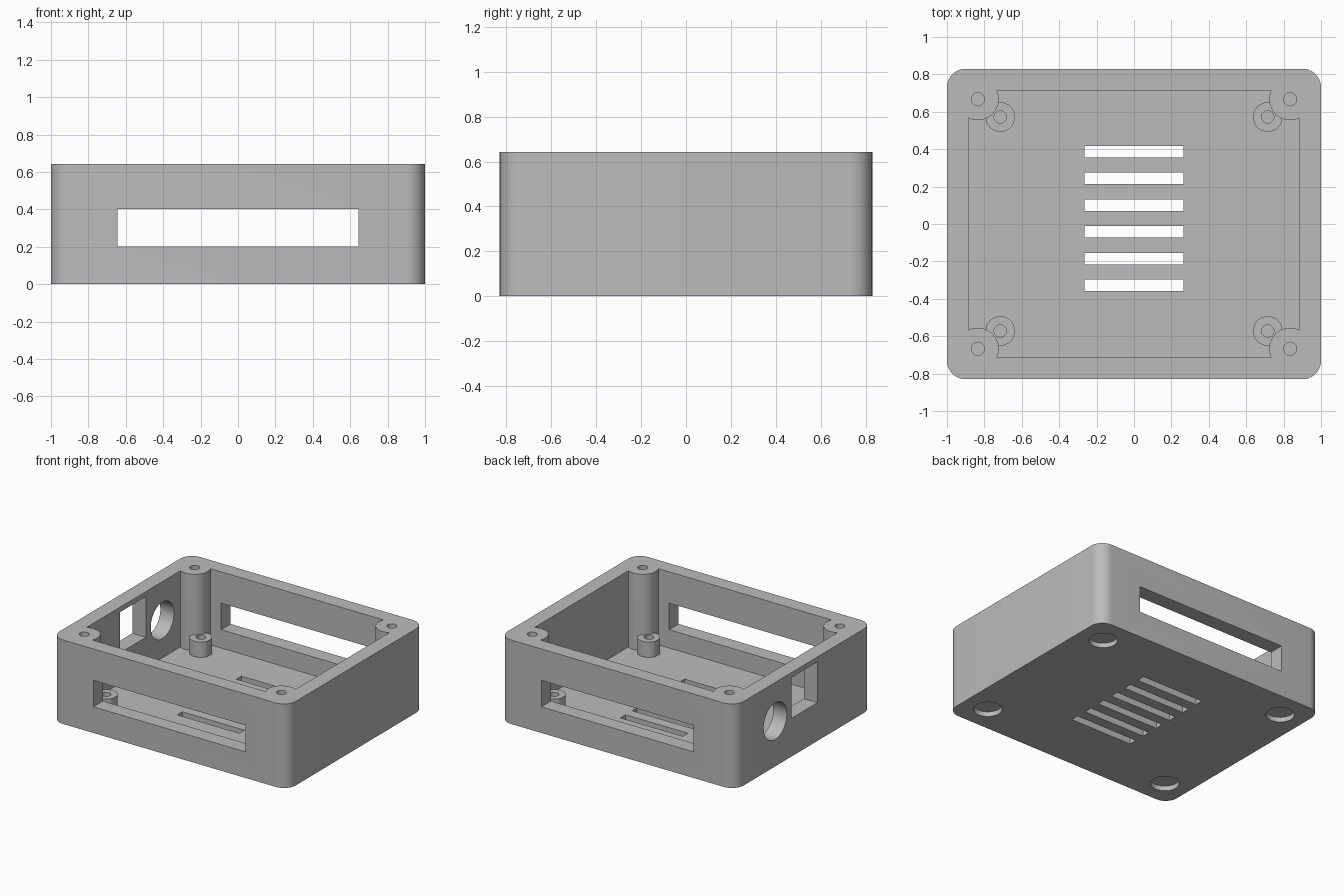
import bpy, bmesh, math
from mathutils import Matrix, Vector

if "Cube" in bpy.data.objects:
    bpy.data.objects.remove(bpy.data.objects["Cube"], do_unlink=True)

HEIGHT = 0.643
FLOOR = 0.06
CORNERS = [(sx, sy) for sx in (-1, 1) for sy in (-1, 1)]

plastic = bpy.data.materials.new("grey plastic")
plastic.use_nodes = True
grey = (0.5, 0.5, 0.5, 1)
plastic.diffuse_color = grey
plastic.node_tree.nodes["Principled BSDF"].inputs["Base Color"].default_value = grey


def add_box(bm, x, y, z):
    """Box from three (low, high) ranges."""
    size = [r[1] - r[0] for r in (x, y, z)]
    middle = Vector([(r[0] + r[1]) / 2 for r in (x, y, z)])
    matrix = Matrix.Translation(middle) @ Matrix.Diagonal((*size, 1))
    return bmesh.ops.create_cube(bm, size=1, matrix=matrix)["verts"]


def add_cylinder(bm, centre, radius, depth, segments=48, turn=Matrix()):
    return bmesh.ops.create_cone(
        bm, cap_ends=True, segments=segments, radius1=radius, radius2=radius,
        depth=depth, matrix=Matrix.Translation(centre) @ turn)["verts"]


def add_corner_cylinders(bm, x, y, radius, low, high, segments=48, clip=None):
    """One upright cylinder per corner, optionally flattened on its x sides."""
    for sx, sy in CORNERS:
        verts = add_cylinder(bm, (sx * x, sy * y, (low + high) / 2),
                             radius, high - low, segments)
        if clip:
            for v in verts:
                v.co.x = sx * x + max(-clip, min(clip, v.co.x - sx * x))


def make_object(name, bm):
    mesh = bpy.data.meshes.new(name)
    bm.to_mesh(mesh)
    bm.free()
    mesh.materials.append(plastic)
    obj = bpy.data.objects.new(name, mesh)
    bpy.context.collection.objects.link(obj)
    return obj


def cut(target, name, bm):
    """Subtract a temporary solid from the target."""
    cutter = make_object(name, bm)
    cutter.hide_render = True
    mod = target.modifiers.new(name, "BOOLEAN")
    mod.operation = "DIFFERENCE"
    mod.solver = "EXACT"
    mod.object = cutter
    bpy.context.view_layer.objects.active = target
    bpy.ops.object.modifier_apply(modifier=name)
    bpy.data.objects.remove(cutter, do_unlink=True)


# Outer block with rounded upright edges
bm = bmesh.new()
add_box(bm, (-1, 1), (-0.83, 0.83), (0, HEIGHT))
upright = [e for e in bm.edges if abs(e.verts[0].co.z - e.verts[1].co.z) > 0.1]
bmesh.ops.bevel(bm, geom=upright, offset=0.1, segments=10, profile=0.5,
                affect="EDGES")
case = make_object("enclosure_case", bm)

# Cavity, leaving the corner screw posts and the board standoffs standing
bm = bmesh.new()
add_box(bm, (-0.885, 0.885), (-0.715, 0.715), (FLOOR, 1))
cavity = make_object("cavity", bm)
bm = bmesh.new()
add_corner_cylinders(bm, 0.835, 0.667, 0.112, -0.5, 1.5)
cut(cavity, "screw_posts", bm)
bm = bmesh.new()
add_corner_cylinders(bm, 0.715, 0.572, 0.079, -0.5, 0.178, clip=0.075)
cut(cavity, "standoffs", bm)
bm = bmesh.new()
bm.from_mesh(cavity.data)
bpy.data.objects.remove(cavity, do_unlink=True)
cut(case, "cavity_cut", bm)

# Screw holes in the posts and standoffs, foot recesses underneath
bm = bmesh.new()
add_corner_cylinders(bm, 0.835, 0.667, 0.035, 0.25, 0.8, 32)
add_corner_cylinders(bm, 0.715, 0.572, 0.033, 0.08, 0.22, 32)
add_corner_cylinders(bm, 0.804, 0.625, 0.1, -0.1, 0.037)
cut(case, "screw_holes", bm)

# Floor vents
bm = bmesh.new()
for i in range(6):
    y = 0.387 - i * 0.143
    add_box(bm, (-0.264, 0.264), (y - 0.031, y + 0.031), (-0.1, 0.12))
cut(case, "vents", bm)

# Long slots through the front and back walls
bm = bmesh.new()
add_box(bm, (-0.644, 0.644), (-1, 1), (0.2, 0.403))
cut(case, "long_slots", bm)

# Round and square ports in the right wall
bm = bmesh.new()
add_cylinder(bm, (-0.95, 0.349, 0.347), 0.14, 0.4,
             turn=Matrix.Rotation(math.pi / 2, 4, "Y"))
add_box(bm, (-1.2, -0.75), (-0.16, 0.15), (0.293, 0.605))
cut(case, "side_ports", bm)

bpy.ops.object.select_all(action="DESELECT")
case.select_set(True)
bpy.context.view_layer.objects.active = case
bpy.ops.object.shade_smooth_by_angle(angle=math.radians(30))
